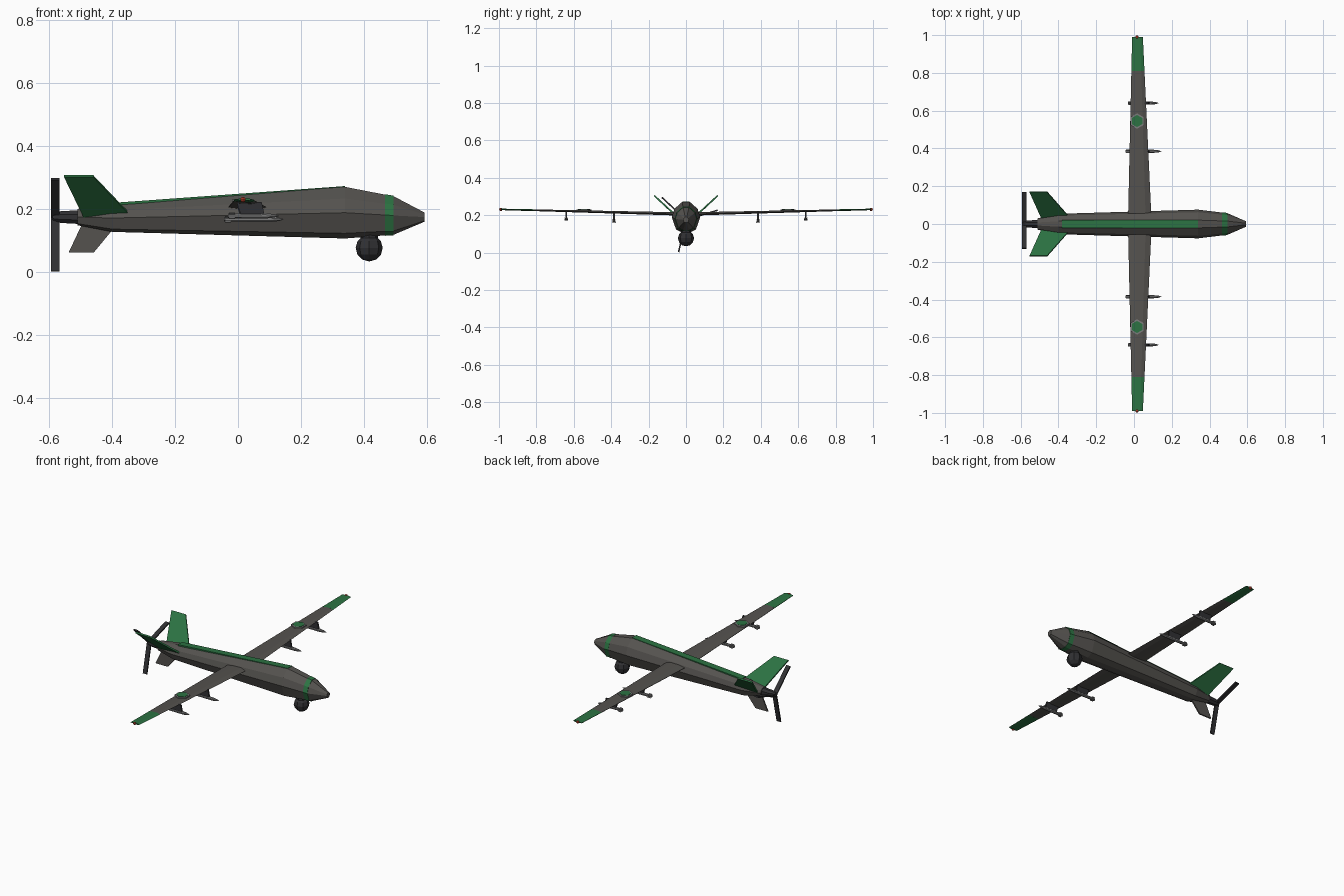
import bpy, bmesh, math
from mathutils import Vector, Matrix

if "Cube" in bpy.data.objects:
    bpy.data.objects.remove(bpy.data.objects["Cube"])


def material(name, r, g, b):
    m = bpy.data.materials.new(name)
    m.diffuse_color = (r, g, b, 1)
    m.use_nodes = True
    m.node_tree.nodes["Principled BSDF"].inputs["Base Color"].default_value = m.diffuse_color
    return m


BODY = material("body_grey", 0.09, 0.085, 0.078)
GREEN = material("green", 0.025, 0.17, 0.055)
DARK = material("dark", 0.03, 0.03, 0.033)
STEEL = material("steel", 0.2, 0.2, 0.2)
RED = material("red", 0.6, 0.06, 0.03)


def finish(name, bm, mat):
    bmesh.ops.recalc_face_normals(bm, faces=bm.faces)
    me = bpy.data.meshes.new(name)
    bm.to_mesh(me)
    bm.free()
    me.materials.append(mat)
    ob = bpy.data.objects.new(name, me)
    bpy.context.collection.objects.link(ob)
    return ob


def loft(name, rings, mat):
    """Skin a list of equal-length point rings and cap both ends."""
    bm = bmesh.new()
    vs = [[bm.verts.new(p) for p in ring] for ring in rings]
    n = len(vs[0])
    for a, b in zip(vs, vs[1:]):
        for i in range(n):
            j = (i + 1) % n
            bm.faces.new((a[i], a[j], b[j], b[i]))
    bm.faces.new(vs[0])
    bm.faces.new(vs[-1])
    return finish(name, bm, mat)


def tube(name, stations, y, z, sides, mat):
    """Round body along x from (x, radius) stations."""
    return loft(name, [[(x, y + r * math.cos(2 * math.pi * (i + .5) / sides),
                         z + r * math.sin(2 * math.pi * (i + .5) / sides))
                        for i in range(sides)] for x, r in stations], mat)


def plate(name, pts, offset, mat):
    """Thin plate: polygon thickened by +-offset."""
    o = Vector(offset)
    return loft(name, [[Vector(p) - o for p in pts], [Vector(p) + o for p in pts]], mat)


def ball(name, centre, r, u, v, mat):
    bm = bmesh.new()
    bmesh.ops.create_uvsphere(bm, u_segments=u, v_segments=v, radius=r,
                              matrix=Matrix.Translation(centre))
    return finish(name, bm, mat)


def disc(name, centre, r, h, sides, mat, turn=0):
    bm = bmesh.new()
    bmesh.ops.create_cone(bm, cap_ends=True, segments=sides, radius1=r, radius2=r, depth=h,
                          matrix=Matrix.Translation(centre) @ Matrix.Rotation(turn, 4, 'Z'))
    return finish(name, bm, mat)


# Fuselage: faceted section lofted along x
HALF = [(.27, 1), (.82, .55), (1, 0), (.7, -.8), (.27, -1)]
SECTION = HALF + [(-a, b) for a, b in reversed(HALF)]


def hull(x, zc, hh, hw):
    return [(x, a * hw, zc + b * hh) for a, b in SECTION]


loft("fuselage", [hull(.592, .175, .015, .015), hull(.495, .18, .061, .057),
                  hull(.34, .189, .082, .076), hull(-.40, .172, .044, .054),
                  hull(-.51, .175, .026, .03)], BODY)
loft("nose_band", [hull(.467, .1816, .066, .061), hull(.495, .18, .063, .059)], GREEN)

# Green spine strip on top
loft("spine_strip", [[(x, -.02, z - .01), (x, .02, z - .01), (x, .02, z), (x, -.02, z)]
                     for x, z in ((-.38, .2215), (.34, .2735))], GREEN)

# Sensor turret
ball("sensor_ball", (.417, 0, .077), .043, 8, 6, DARK)
disc("sensor_neck", (.417, 0, .115), .028, .03, 8, DARK)


# Wings
def wing_z(y):
    return .205 + .026 * abs(y)


def wing_ring(y, grow=1.0):
    t = abs(y) / .99
    te, le = -.032 + .022 * t, .094 - .047 * t
    c, h = le - te, (.010 - .006 * t) * grow
    z = wing_z(y)
    return [(te, y, z - .001), (te + .35 * c, y, z - .6 * h), (te + .75 * c, y, z - .8 * h),
            (le, y, z), (te + .75 * c, y, z + h), (te + .35 * c, y, z + .8 * h),
            (te, y, z + .001)]


for s, side in ((-1, "right"), (1, "left")):
    loft(side + "_wing", [wing_ring(0), wing_ring(s * .81)], BODY)
    loft(side + "_wing_tip", [wing_ring(s * .81, 1.1), wing_ring(s * .99, 1.1)], GREEN)
    ball(side + "_tip_light", (.016, s * .99, wing_z(.99)), .009, 6, 4, RED)

    # Hexagonal wing markings
    z = wing_z(.545) + .007
    disc(side + "_marking_rim", (.016, s * .545, z), .041, .008, 6, STEEL)
    disc(side + "_marking", (.016, s * .545, z + .002), .032, .008, 6, GREEN)

    # Pylons and stores
    for k, (y, z, x0, x1) in enumerate(((.385, .168, -.045, .145), (.64, .179, -.032, .13))):
        y *= s
        tag = side + ("_inner", "_outer")[k]
        top = wing_z(y) + .002
        plate(tag + "_pylon", [(-.005, y, top), (.075, y, top), (.085, y, z), (.01, y, z)],
              (0, .005, 0), DARK)
        tube(tag + "_store", [(x0, .008), (x1 - .04, .009), (x1 - .015, .006), (x1, .001)],
             y, z, 8, STEEL)
        for d in (Vector((0, 1, 1)), Vector((0, 1, -1))):
            c, e = Vector((x0 + .003, y, z)), d * .009
            f = Vector((.02, 0, 0))
            plate(tag + "_store_fin", [c - e, c + e, c + f + e, c + f - e],
                  (0, .0008, -.0008 * d.z), STEEL)

    # V-tail
    plate(side + "_tail_fin", [(-.49, s * .03, .175), (-.35, s * .045, .19),
                               (-.46, s * .17, .305), (-.553, s * .17, .305)],
          (0, s * .003, -.003), GREEN)

# Ventral fin
plate("ventral_fin", [(-.49, 0, .165), (-.39, 0, .145), (-.458, 0, .063), (-.538, 0, .063)],
      (0, .004, 0), BODY)

# Tail hub and three-bladed propeller
tube("propeller_hub", [(-.50, .024), (-.565, .02), (-.59, .012)], 0, .175, 8, DARK)
for k in range(3):
    a = math.radians(73 + 120 * k)
    d = Vector((0, math.sin(a), math.cos(a)))
    n = Vector((0, d.z, -d.y)) * .004
    c = Vector((-.581, 0, .175))
    w = Vector((.013, 0, 0))
    plate("propeller_blade", [c - w, c + w, c + w + d * .177, c - w + d * .177], n, DARK)
